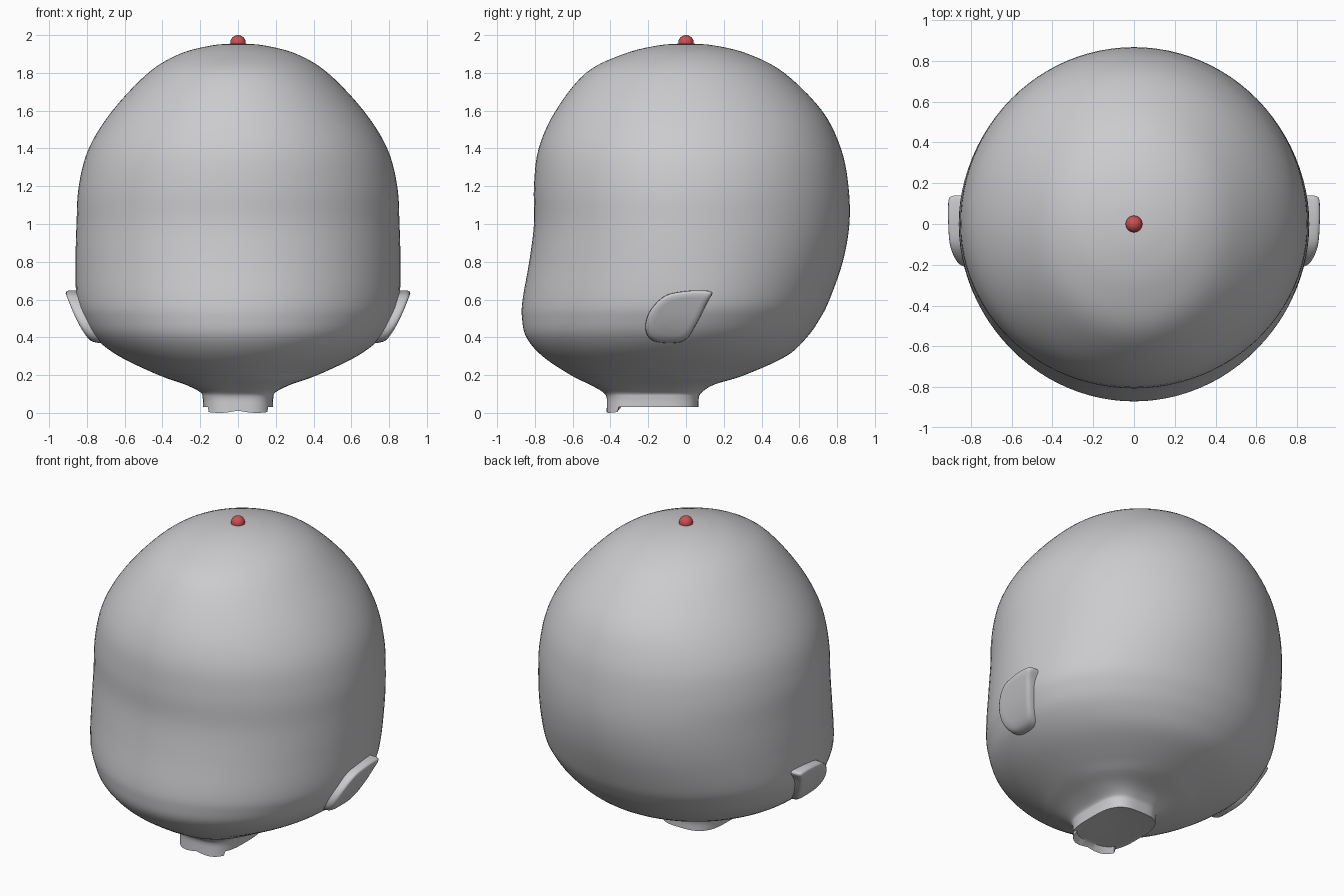
import bpy, bmesh, math

cube = bpy.data.objects.get("Cube")
if cube:
    bpy.data.objects.remove(cube)


def material(name, colour):
    mat = bpy.data.materials.new(name)
    mat.use_nodes = True
    mat.diffuse_color = colour
    mat.node_tree.nodes["Principled BSDF"].inputs["Base Color"].default_value = colour
    return mat


grey = material("clay grey", (0.6, 0.6, 0.62, 1))
red = material("marker red", (0.6, 0.08, 0.08, 1))


def spline(points, steps, closed=False):
    """Smooth curve through the points, of any dimension."""
    n = len(points)
    pick = (lambda i: points[i % n]) if closed else (lambda i: points[min(max(i, 0), n - 1)])
    out = []
    for i in range(n if closed else n - 1):
        a, b, c, d = (pick(i + k) for k in (-1, 0, 1, 2))
        for s in range(steps):
            t = s / steps
            out.append([q + t / 2 * (r - p + t * (2*p - 5*q + 4*r - u + t * (3*(q - r) + u - p)))
                        for p, q, r, u in zip(a, b, c, d)])
    if not closed:
        out.append(list(points[-1]))
    return out


def loft(name, rings, mat, angle):
    """Skin a stack of closed rings and cap both ends."""
    bm = bmesh.new()
    loops = [[bm.verts.new(p) for p in ring] for ring in rings]
    n = len(loops[0])
    for low, high in zip(loops, loops[1:]):
        for i in range(n):
            j = (i + 1) % n
            bm.faces.new((low[i], low[j], high[j], high[i]))
    bm.faces.new(loops[0])
    bm.faces.new(loops[-1])
    bmesh.ops.remove_doubles(bm, verts=bm.verts, dist=0.0001)
    bmesh.ops.recalc_face_normals(bm, faces=bm.faces)
    mesh = bpy.data.meshes.new(name)
    bm.to_mesh(mesh)
    bm.free()
    obj = bpy.data.objects.new(name, mesh)
    bpy.context.collection.objects.link(obj)
    mesh.materials.append(mat)
    smooth(obj, angle)
    return obj


def smooth(obj, angle):
    bpy.ops.object.select_all(action="DESELECT")
    obj.select_set(True)
    bpy.context.view_layer.objects.active = obj
    bpy.ops.object.shade_smooth_by_angle(angle=math.radians(angle))


# Head: height, half width, front depth, back depth
profile = [
    (.03, .185, -.42, .065), (.08, .187, -.42, .068), (.11, .2, -.44, .085),
    (.15, .28, -.51, .15), (.2, .42, -.61, .31), (.3, .63, -.76, .53),
    (.4, .76, -.845, .64), (.5, .825, -.868, .71), (.6, .855, -.865, .76),
    (.8, .86, -.83, .83), (1, .855, -.805, .865), (1.2, .843, -.805, .86),
    (1.4, .79, -.78, .82), (1.6, .665, -.69, .72), (1.8, .475, -.53, .52),
    (1.9, .31, -.33, .33), (1.945, .14, -.15, .15), (1.956, .01, -.01, .01),
]


def head_ring(z, width, front, back, segments=96):
    low = min(max((.6 - z) / .5, 0), 1)
    neck = min(max((.2 - z) / .1, 0), 1)
    middle = -.18 * low ** 1.5
    power = 2 / (2 + 1.2 * neck)
    ring = []
    for i in range(segments):
        a = math.tau * i / segments
        c, s = math.cos(a), math.sin(a)
        x = width * math.copysign(abs(c) ** power, c)
        reach = back - middle if s > 0 else middle - front
        y = middle + reach * math.copysign(abs(s) ** power, s)
        # the front lip of the neck hangs a little lower, in two lobes
        drop = 0
        if z < .06 and y < -.36:
            drop = (.06 - z) / .03 * (.018 + .012 * math.sin(math.pi * min(abs(x) / .2, 1)))
        ring.append((x, y, z - drop))
    return ring


rings = [head_ring(*row) for row in spline(profile, 5)]
base = [(x * .9, -.18 + (y + .18) * .9, .035) for x, y, z in rings[0]]
loft("head", [base] + rings, grey, 50)

# Ears: teardrop plates that lean in towards the jaw
teardrop = [(.14, .635), (.1, .648), (0, .645), (-.11, .62), (-.19, .54), (-.215, .45),
            (-.18, .385), (-.08, .37), (.0, .39), (.06, .48), (.11, .58)]
outline = spline(teardrop, 6, closed=True)


def ear_ring(side, scale, offset):
    ring = []
    for y, z in outline:
        y, z = -.05 + (y + .05) * scale, .51 + (z - .51) * scale
        lean = max((z - .365) / .275, 0) ** .6
        ring.append((side * (.75 + .165 * lean + offset), y, z))
    return ring


for side, label in ((1, "left_ear"), (-1, "right_ear")):
    steps = [(1, -.2), (1, -.035), (.985, -.018), (.95, -.006), (.88, 0), (.7, 0), (.4, 0), (.1, 0)]
    loft(label, [ear_ring(side, *step) for step in steps], grey, 60)

# Marker ball on the crown
bpy.ops.mesh.primitive_uv_sphere_add(segments=32, ring_count=16, radius=.041, location=(0, 0, 1.959))
ball = bpy.context.object
ball.name = "crown_marker"
ball.data.materials.append(red)
smooth(ball, 60)
